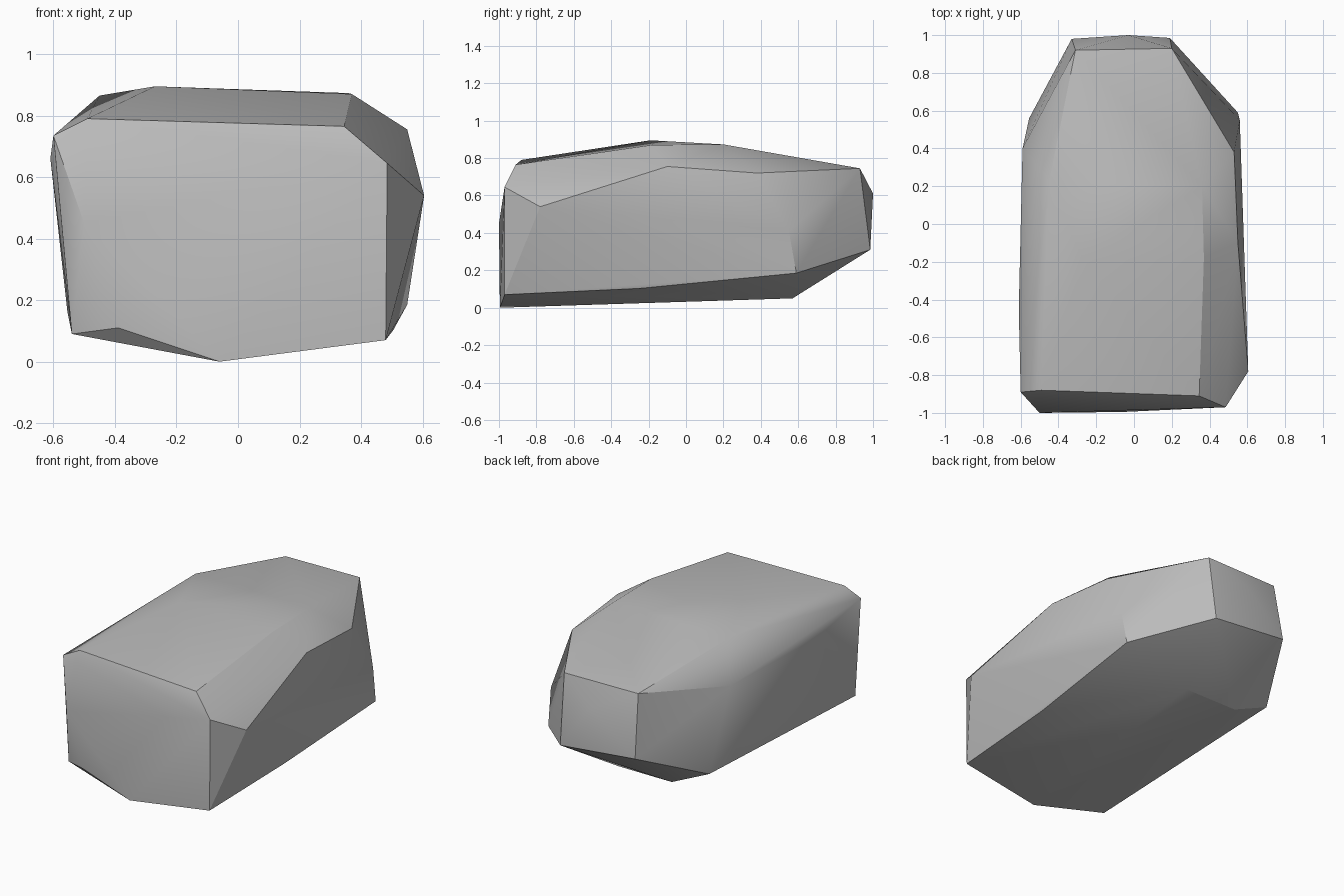
import bpy
import bmesh
import math
from mathutils import Vector

# Remove the default object
default_cube = bpy.data.objects.get("Cube")
if default_cube:
    bpy.data.objects.remove(default_cube, do_unlink=True)


def make_material(name, value):
    """Plain flat grey material."""
    material = bpy.data.materials.new(name)
    material.use_nodes = True
    colour = (value, value, value, 1)
    material.diffuse_color = colour
    shader = material.node_tree.nodes["Principled BSDF"]
    shader.inputs["Base Color"].default_value = colour
    shader.inputs["Roughness"].default_value = .9
    return material


def chiselled_block(name, profiles, material):
    """Wrap a tight faceted skin around the corner profiles."""
    mesh = bpy.data.meshes.new(name)
    block = bpy.data.objects.new(name, mesh)
    bpy.context.collection.objects.link(block)

    bm = bmesh.new()
    for corners in profiles.values():
        for corner in corners:
            bm.verts.new(Vector(corner))
    bmesh.ops.convex_hull(bm, input=bm.verts[:], use_existing_faces=False)
    loose = [vert for vert in bm.verts if not vert.link_faces]
    bmesh.ops.delete(bm, geom=loose, context="VERTS")
    bmesh.ops.recalc_face_normals(bm, faces=bm.faces[:])
    bm.to_mesh(mesh)
    bm.free()

    mesh.materials.append(material)
    bpy.ops.object.select_all(action="DESELECT")
    block.select_set(True)
    bpy.context.view_layer.objects.active = block
    bpy.ops.object.shade_smooth_by_angle(angle=math.radians(30))
    return block


# Corner profiles of the boulder, each a short run of chipped corners
boulder_profiles = {
    # Broad front face
    "front_upper": [(-.6, -.89, .735), (-.49, -.88, .79),
                    (.345, -.91, .765), (.485, -.97, .645)],
    "front_lower": [(-.5, -1, .45), (-.54, -.92, .09), (-.39, -.99, .11),
                    (-.06, -.995, 0), (.48, -.97, .07)],
    # Crown running front to back
    "crown": [(-.27, -.19, .895), (-.45, .22, .865),
              (.37, -.18, .87), (.36, .2, .873)],
    # Right flank with its protruding chipped corner
    "right_flank": [(.605, -.78, .54), (.55, -.1, .755), (.53, .38, .72),
                    (.56, .55, .41), (.55, .59, .185), (.505, -.25, .103)],
    # Left flank
    "left_flank": [(-.61, -.45, .66), (-.59, .4, .67), (-.555, .56, .165)],
    # Narrow tapered rear
    "rear": [(-.31, .92, .745), (.2, .93, .745), (-.03, 1, .61),
             (-.33, .98, .36), (.19, .985, .31)],
    # Rear edge of the underside
    "underside": [(-.3, .57, .05), (.07, .57, .05)],
}

stone_grey = make_material("stone_grey", .5)
boulder = chiselled_block("boulder", boulder_profiles, stone_grey)
